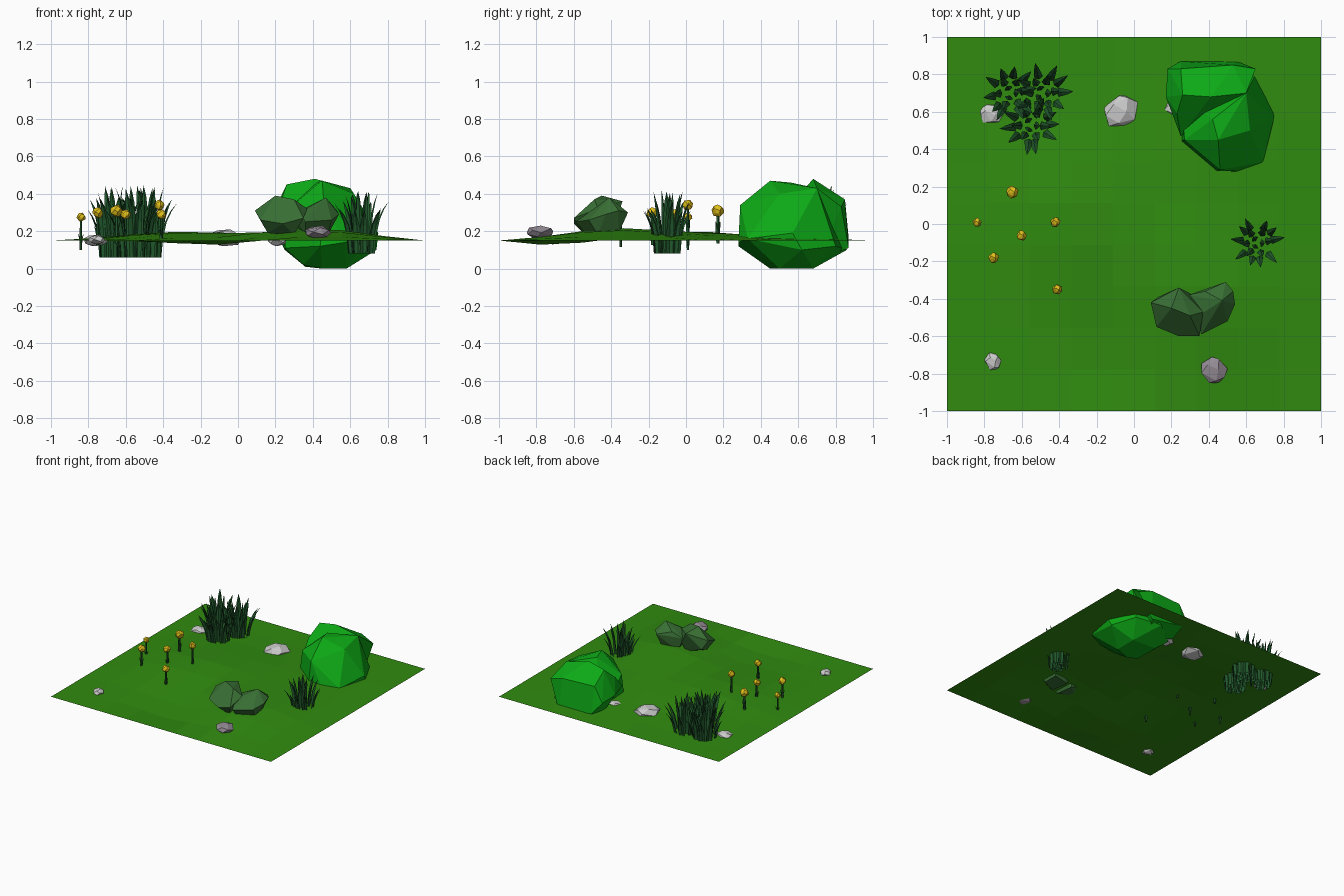
import bpy, bmesh, math, random
from mathutils import Vector

if "Cube" in bpy.data.objects:
    bpy.data.objects.remove(bpy.data.objects["Cube"])

random.seed(4)


def material(name, rgb):
    m = bpy.data.materials.new(name)
    m.diffuse_color = (*rgb, 1)
    m.use_nodes = True
    m.node_tree.nodes["Principled BSDF"].inputs["Base Color"].default_value = m.diffuse_color
    return m


TURF = material("turf", (0.03, 0.26, 0.005))
LEAF = material("leaf", (0.004, 0.40, 0.008))
MOSS = material("moss", (0.04, 0.16, 0.035))
BLADE = material("blade", (0.015, 0.10, 0.025))
PETAL = material("petal", (0.75, 0.52, 0.01))
STONE = material("stone", (0.55, 0.53, 0.55))
DARK_STONE = material("dark_stone", (0.30, 0.26, 0.30))


def finish(name, bm, mat):
    me = bpy.data.meshes.new(name)
    bm.to_mesh(me)
    bm.free()
    me.materials.append(mat)
    ob = bpy.data.objects.new(name, me)
    bpy.context.collection.objects.link(ob)
    return ob


def add_hull(bm, points):
    """Faceted lump: convex hull of a point set."""
    part = bmesh.new()
    for p in points:
        part.verts.new(p)
    bmesh.ops.convex_hull(part, input=part.verts[:])
    bmesh.ops.delete(part, geom=[v for v in part.verts if not v.link_faces], context='VERTS')
    bmesh.ops.dissolve_limit(part, angle_limit=math.radians(9), verts=part.verts[:], edges=part.edges[:])
    bmesh.ops.recalc_face_normals(part, faces=part.faces[:])
    tmp = bpy.data.meshes.new("tmp")
    part.to_mesh(tmp)
    part.free()
    bm.from_mesh(tmp)
    bpy.data.meshes.remove(tmp)


def lump_points(lo, hi, n=16):
    """Jittered spiral sphere stretched to fill the box lo..hi."""
    pts = []
    for i in range(n):
        z = 1 - 2 * (i + 0.5) / n
        r = math.sqrt(1 - z * z)
        a = i * 2.4 + random.uniform(-0.25, 0.25)
        pts.append(Vector((r * math.cos(a), r * math.sin(a), z)) * random.uniform(0.9, 1.1))
    mn = [min(p[k] for p in pts) for k in range(3)]
    mx = [max(p[k] for p in pts) for k in range(3)]
    return [[lo[k] + (p[k] - mn[k]) / (mx[k] - mn[k]) * (hi[k] - lo[k]) for k in range(3)] for p in pts]


# ground: 9 x 9 gently rolling sheet with a level border
HILLS = [(-0.35, 0.05, 0.045, 0.27), (0.38, -0.38, 0.065, 0.28),
         (0.3, 0.3, 0.03, 0.3), (-0.1, -0.68, -0.03, 0.22)]


def ground_z(x, y):
    z = 0.15
    if max(abs(x), abs(y)) < 0.99:
        for hx, hy, h, s in HILLS:
            z += h * math.exp(-((x - hx) ** 2 + (y - hy) ** 2) / (2 * s * s))
    return z


bm = bmesh.new()
bmesh.ops.create_grid(bm, x_segments=9, y_segments=9, size=1)
for v in bm.verts:
    v.co.z = ground_z(v.co.x, v.co.y)
finish("ground", bm, TURF)

# big bush: two overlapping faceted lobes
bm = bmesh.new()
add_hull(bm, [(0.44, 0.28, 0.12), (0.57, 0.28, 0.14), (0.46, 0.29, 0.34), (0.69, 0.33, 0.16),
              (0.75, 0.57, 0.19), (0.74, 0.62, 0.10), (0.65, 0.80, 0.12), (0.25, 0.44, 0.11),
              (0.27, 0.45, 0.32), (0.45, 0.45, 0.47), (0.60, 0.70, 0.43), (0.62, 0.50, 0.40),
              (0.42, 0.56, 0.46), (0.35, 0.46, 0.02), (0.45, 0.45, 0.0), (0.58, 0.50, 0.0),
              (0.58, 0.68, 0.0), (0.36, 0.68, 0.01), (0.25, 0.70, 0.10), (0.45, 0.86, 0.10)])
add_hull(bm, [(0.17, 0.68, 0.26), (0.18, 0.83, 0.25), (0.25, 0.87, 0.16), (0.55, 0.87, 0.11),
              (0.65, 0.83, 0.33), (0.53, 0.85, 0.37), (0.25, 0.83, 0.37), (0.41, 0.68, 0.48),
              (0.26, 0.69, 0.45), (0.23, 0.59, 0.36), (0.25, 0.47, 0.24), (0.60, 0.70, 0.43),
              (0.25, 0.75, 0.10), (0.45, 0.70, 0.05)])
finish("bush", bm, LEAF)

# mossy double boulder
bm = bmesh.new()
add_hull(bm, [(0.09, -0.42, 0.31), (0.12, -0.55, 0.26), (0.24, -0.60, 0.24), (0.35, -0.60, 0.27),
              (0.20, -0.45, 0.39), (0.30, -0.49, 0.37), (0.37, -0.47, 0.32), (0.24, -0.34, 0.36),
              (0.30, -0.37, 0.26), (0.13, -0.39, 0.24), (0.16, -0.50, 0.19), (0.30, -0.54, 0.18),
              (0.28, -0.40, 0.18)])
add_hull(bm, [(0.29, -0.38, 0.29), (0.33, -0.50, 0.30), (0.36, -0.59, 0.25), (0.50, -0.52, 0.26),
              (0.54, -0.43, 0.29), (0.53, -0.36, 0.31), (0.49, -0.31, 0.30), (0.38, -0.36, 0.33),
              (0.47, -0.41, 0.38), (0.38, -0.46, 0.33), (0.36, -0.53, 0.18), (0.48, -0.47, 0.18),
              (0.47, -0.36, 0.19), (0.34, -0.38, 0.18)])
finish("mossy_boulder", bm, MOSS)

# loose stones
for name, lo, hi, mat in [
        ("back_stone", (-0.16, 0.52, 0.12), (0.02, 0.69, 0.21), STONE),
        ("front_stone", (0.36, -0.85, 0.16), (0.50, -0.71, 0.23), DARK_STONE),
        ("corner_stone", (-0.80, -0.78, 0.13), (-0.71, -0.69, 0.18), STONE),
        ("grass_stone", (-0.82, 0.54, 0.12), (-0.69, 0.64, 0.18), STONE),
        ("bush_stone", (0.16, 0.58, 0.12), (0.26, 0.67, 0.18), STONE)]:
    bm = bmesh.new()
    add_hull(bm, lump_points(lo, hi))
    finish(name, bm, mat)


def add_blade(bm, base, ang, spread, height, width):
    """Folded leaf strip that rises, arches outward and ends in a point."""
    out = Vector((math.cos(ang), math.sin(ang), 0))
    side = Vector((-out.y, out.x, 0))
    rows = []
    for t, o, w in [(0, 0, 0.8), (0.35, 0.06, 1), (0.65, 0.3, 0.85), (0.85, 0.62, 0.55)]:
        c = Vector(base) + out * spread * o + Vector((0, 0, height * t))
        rows.append([bm.verts.new(c + side * width * w * k / 2 + out * width * 0.22 * w * abs(k))
                     for k in (-1, 0, 1)])
    tip = bm.verts.new(Vector(base) + out * spread + Vector((0, 0, height)))
    for a, b in zip(rows, rows[1:]):
        for k in (0, 1):
            bm.faces.new((a[k], a[k + 1], b[k + 1], b[k]))
    for k in (0, 1):
        bm.faces.new((rows[-1][k], rows[-1][k + 1], tip))


# grass clumps: an outer ring of arching blades and an upright core
def grass(name, x, y, z0, top, r):
    bm = bmesh.new()
    for count, base_r, spread, hmin in [(10, 0.42, 0.54, 0.66), (6, 0.25, 0.34, 0.82), (3, 0.08, 0.2, 0.93)]:
        for i in range(count):
            a = math.tau * i / count + random.uniform(-0.2, 0.2)
            add_blade(bm, (x + r * base_r * math.cos(a), y + r * base_r * math.sin(a), z0), a,
                      r * spread * random.uniform(0.75, 1.08),
                      (top - z0) * random.uniform(hmin, min(1, hmin + 0.18)), r * 0.27)
    finish(name, bm, BLADE)


grass("grass_clump_a", -0.66, 0.70, 0.06, 0.45, 0.17)
grass("grass_clump_b", -0.49, 0.70, 0.06, 0.45, 0.17)
grass("grass_clump_c", -0.55, 0.53, 0.06, 0.44, 0.17)
grass("grass_clump_right", 0.66, -0.10, 0.08, 0.42, 0.15)

# yellow flowers: bud, thin stem and one small leaf
for i, (x, y, z, r) in enumerate([(-0.65, 0.17, 0.31, 0.033), (-0.84, 0.01, 0.275, 0.024),
                                  (-0.60, -0.06, 0.29, 0.027), (-0.42, 0.01, 0.34, 0.027),
                                  (-0.75, -0.18, 0.30, 0.029), (-0.41, -0.35, 0.29, 0.026)]):
    bm = bmesh.new()
    add_hull(bm, lump_points((x - r, y - r, z - r), (x + r, y + r, z + r), 18))
    finish(f"flower_bud_{i}", bm, PETAL)
    bm = bmesh.new()
    z0 = z - 0.175
    bmesh.ops.create_cone(bm, segments=5, radius1=r * 0.3, radius2=r * 0.25, depth=z - z0, cap_ends=True)
    bmesh.ops.translate(bm, verts=bm.verts, vec=(x, y, (z + z0) / 2))
    for a in (-0.5 + i, 2.6 + i):
        add_blade(bm, (x, y, z0 + 0.01), a, r * 0.75, r * 3.3, r * 0.6)
    finish(f"flower_stem_{i}", bm, BLADE)
